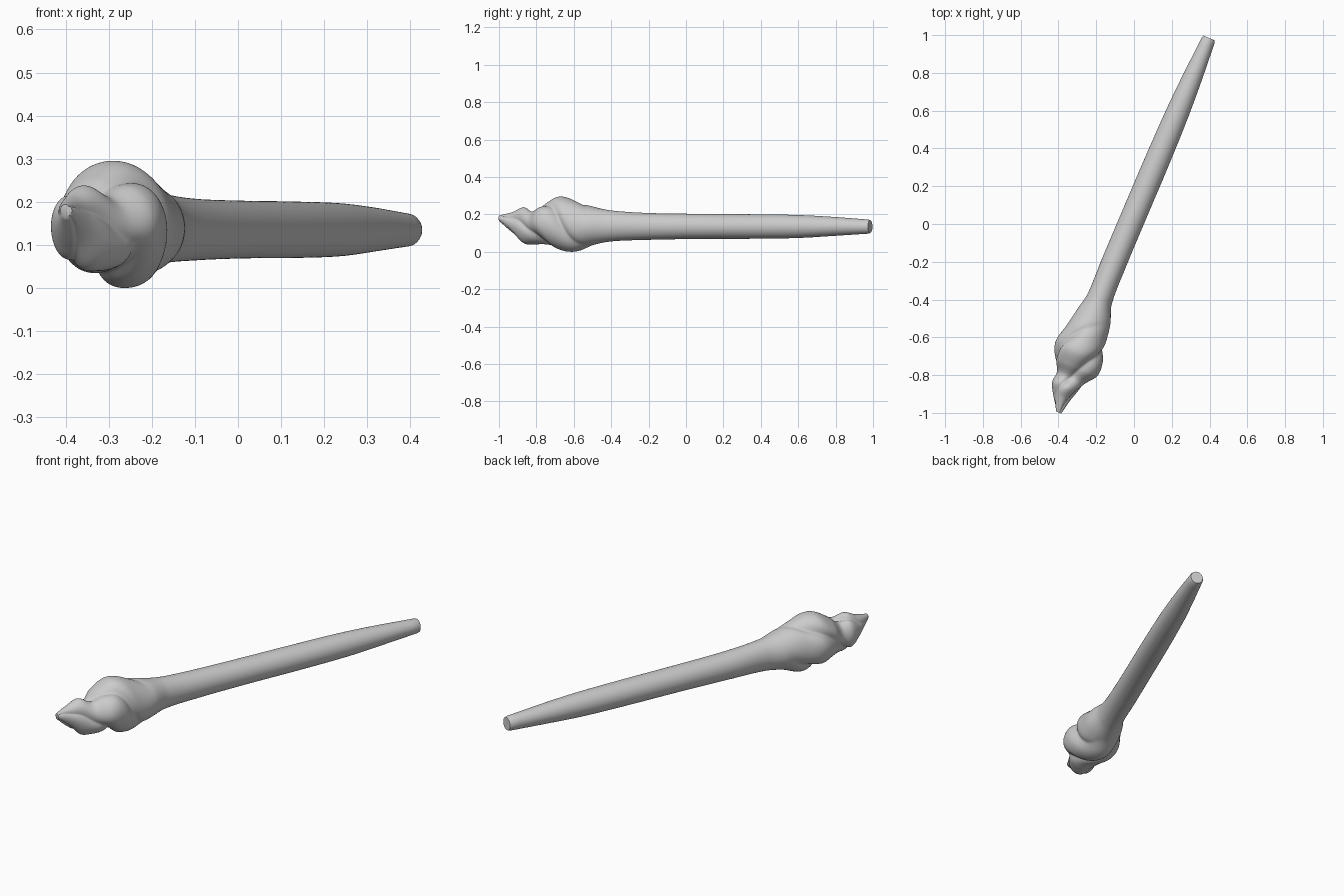
import bpy, bmesh
from math import sin, cos, pi
from mathutils import Vector

if "Cube" in bpy.data.objects:
    bpy.data.objects.remove(bpy.data.objects["Cube"])

# Axis frame: handle end, direction toward the head tip, sideways direction
origin = Vector((0.397, 0.985, 0))
along = Vector((-0.39, -0.921, 0)).normalized()
side = Vector((0.921, -0.39, 0)).normalized()

# Outline stations: distance, side min, side max, z min, z max
rows = [
    (0.00, -.031, .033, .106, .174),
    (0.014, -.036, .038, .102, .178),
    (0.20, -.049, .051, .091, .191),
    (0.42, -.060, .062, .079, .202),
    (0.70, -.065, .067, .075, .206),
    (1.00, -.066, .067, .074, .208),
    (1.30, -.066, .068, .069, .213),
    (1.50, -.064, .076, .061, .226),
    (1.60, -.084, .110, .043, .245),
    (1.70, -.098, .124, .013, .272),
    (1.80, -.114, .145, .022, .292),
    (1.88, -.090, .147, .050, .260),
    (1.94, -.050, .112, .050, .222),
    (2.00, -.050, .087, .052, .240),
    (2.06, -.022, .068, .103, .216),
    (2.136, .026, .054, .170, .199),
]


def outline(s):
    # Smooth cubic interpolation between stations
    i = 0
    while i < len(rows) - 2 and s > rows[i + 1][0]:
        i += 1
    a, b = rows[i], rows[i + 1]
    pr, nx = rows[max(i - 1, 0)], rows[min(i + 2, len(rows) - 1)]
    h = b[0] - a[0]
    t = min(max((s - a[0]) / h, 0), 1)
    out = []
    for c in range(1, 5):
        m0 = (b[c] - pr[c]) / (b[0] - pr[0]) * h
        m1 = (nx[c] - a[c]) / (nx[0] - a[0]) * h
        if i < 2:
            m0 = m1 = b[c] - a[c]
        out.append((2*t**3 - 3*t*t + 1)*a[c] + (t**3 - 2*t*t + t)*m0
                   + (3*t*t - 2*t**3)*b[c] + (t**3 - t*t)*m1)
    return out


def fold(s, ang):
    # Three twisting flame tongues with soft creases between them
    w = min(max((s - 1.58) / 0.2, 0), 1)
    w = w * w * (3 - 2 * w)
    phase = 1.5 * (ang - 8.5 * (s - 1.74) + 0.25 * sin(9 * s + ang))
    skew = phase + 0.25 * sin(2 * phase)
    ridge = (sin(skew) ** 2 + 0.02) ** 0.45
    return 1 + 0.25 * w * (ridge - 0.76)


def lofted(name, stations, sides):
    bm = bmesh.new()
    rings = []
    for s in stations:
        p0, p1, z0, z1 = outline(s)
        ring = []
        for k in range(sides):
            a = 2 * pi * k / sides
            f = fold(s, a)
            p = (p0 + p1) / 2 + (p1 - p0) / 2 * f * cos(a)
            z = (z0 + z1) / 2 + (z1 - z0) / 2 * f * sin(a)
            ring.append(bm.verts.new(origin + along * s + side * p + Vector((0, 0, z))))
        rings.append(ring)
    for r0, r1 in zip(rings, rings[1:]):
        for k in range(sides):
            j = (k + 1) % sides
            bm.faces.new((r0[k], r0[j], r1[j], r1[k]))
    bm.faces.new(rings[0])
    bm.faces.new(rings[-1])
    bmesh.ops.recalc_face_normals(bm, faces=bm.faces)
    low = min(v.co.z for v in bm.verts)
    bmesh.ops.translate(bm, verts=bm.verts, vec=(0, 0, -low))
    mesh = bpy.data.meshes.new(name)
    bm.to_mesh(mesh)
    bm.free()
    ob = bpy.data.objects.new(name, mesh)
    bpy.context.collection.objects.link(ob)
    bpy.context.view_layer.objects.active = ob
    ob.select_set(True)
    bpy.ops.object.shade_smooth_by_angle(angle=1.1)
    return ob


# Torch: tapered handle flowing into the swirling flame head
stations = [0, 0.005, 0.014] + [0.05 + 0.05 * i for i in range(29)]
stations += [1.46 + (2.136 - 1.46) * i / 90 for i in range(91)]
lofted("torch_with_flame_head", stations, 120)
